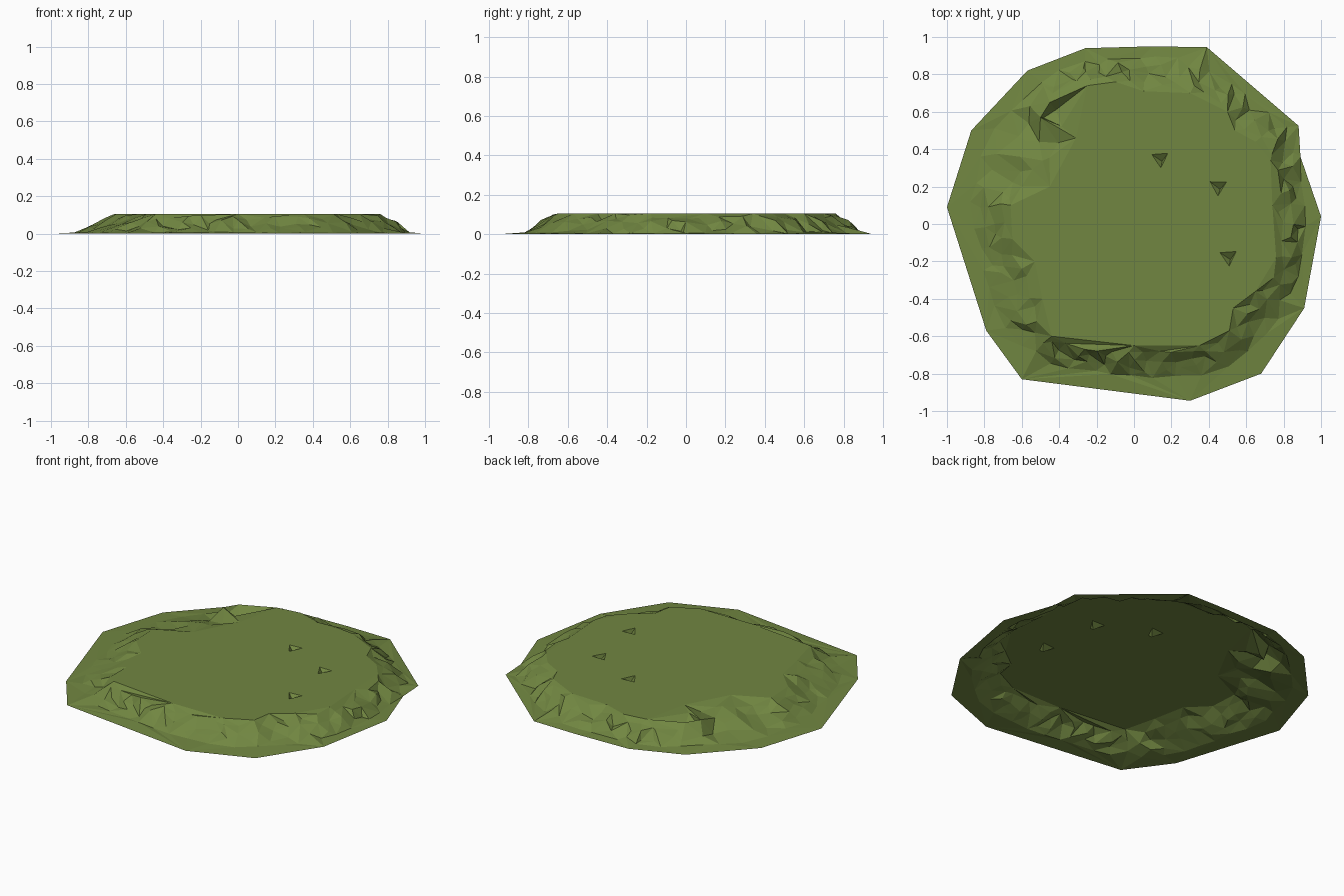
import bpy, math, random
from mathutils import Vector
from mathutils.geometry import delaunay_2d_cdt

if "Cube" in bpy.data.objects:
    bpy.data.objects.remove(bpy.data.objects["Cube"])

random.seed(7)
H = 0.105  # plateau height

# island outline on the ground, plateau edge and foot of the slope (x, y)
outline = [(-1, .09), (-.87, .5), (-.57, .82), (-.26, .94), (.1, .95), (.39, .945),
           (.88, .525), (.89, .36), (1, .04), (.91, -.45), (.68, -.8), (.3, -.945),
           (-.6, -.83), (-.79, -.57)]
plateau = [(.65, .44), (.73, .34), (.74, .1), (.76, -.18), (.65, -.36), (.53, -.45),
           (.51, -.57), (.35, -.65), (0, -.65), (-.44, -.6), (-.49, -.4), (-.53, -.2),
           (-.65, -.08), (-.66, .1), (-.45, .2), (-.31, .46), (-.5, .57), (-.45, .65),
           (-.25, .74), (-.1, .76), (.05, .71), (.3, .7), (.5, .6), (.54, .5)]
foot = [(.93, 0), (.91, -.18), (.88, -.32), (.77, -.52), (.57, -.74), (.3, -.83),
        (0, -.82), (-.5, -.75), (-.7, -.58), (-.8, -.28), (-.88, .1), (-.8, .45),
        (-.6, .68), (-.35, .86), (0, .9), (.3, .9), (.62, .68), (.84, .5), (.88, .3)]


def radius(poly, a):
    """Distance from the centre to the polygon at angle a."""
    d = Vector((math.cos(a), math.sin(a)))
    for i, p in enumerate(poly):
        p, q = Vector(p), Vector(poly[(i + 1) % len(poly)])
        e = q - p
        den = d.cross(e)
        if abs(den) > 1e-9:
            t, s = p.cross(e) / den, p.cross(d) / den
            if t > 0 and -1e-6 <= s <= 1 + 1e-6:
                return t
    return 0.7


pts, zs, edges = [], [], []


def add_loop(loop, z):
    start = len(pts)
    for p in loop:
        pts.append(Vector(p))
        zs.append(z)
    n = len(loop)
    edges.extend((start + i, start + (i + 1) % n) for i in range(n))


add_loop(outline, 0.0)
add_loop(plateau, H)

# craggy slope: rings of jittered points between plateau edge and foot
for t, height, count, rough in [(1, .006, 44, .004), (.74, .028, 50, .014),
                                (.5, .055, 60, .018), (.24, .086, 54, .014)]:
    for i in range(count):
        a = (i + random.uniform(-.3, .3)) * math.tau / count
        r0, r1 = radius(plateau, a), radius(foot, a)
        r = r0 + (r1 - r0) * min(1, t + random.uniform(-.09, .09))
        pts.append(Vector((r * math.cos(a), r * math.sin(a))))
        zs.append(min(H, max(0.002, height + random.uniform(-rough, rough))))

# small triangular dents in the plateau
for x, y, turn in [(.14, .35, .6), (.45, .2, .5), (.505, -.175, .6)]:
    add_loop([(x + .05 * math.cos(turn + k * math.tau / 3),
               y + .05 * math.sin(turn + k * math.tau / 3)) for k in range(3)], H)
    pts.append(Vector((x + .01, y - .015)))
    zs.append(H - .03)

vs, _, fs, origin, _, _ = delaunay_2d_cdt(pts, edges, [], 1, 1e-5)
verts = [(v.x, v.y, zs[o[0]] if o else H) for v, o in zip(vs, origin)]
mesh = bpy.data.meshes.new("grass_island")
mesh.from_pydata(verts, [], [list(f) for f in fs])
mesh.update()
island = bpy.data.objects.new("grass_island", mesh)
bpy.context.collection.objects.link(island)

grass = bpy.data.materials.new("grass green")
grass.diffuse_color = (0.165, 0.24, 0.053, 1)
grass.use_nodes = True
grass.node_tree.nodes["Principled BSDF"].inputs["Base Color"].default_value = grass.diffuse_color
mesh.materials.append(grass)
